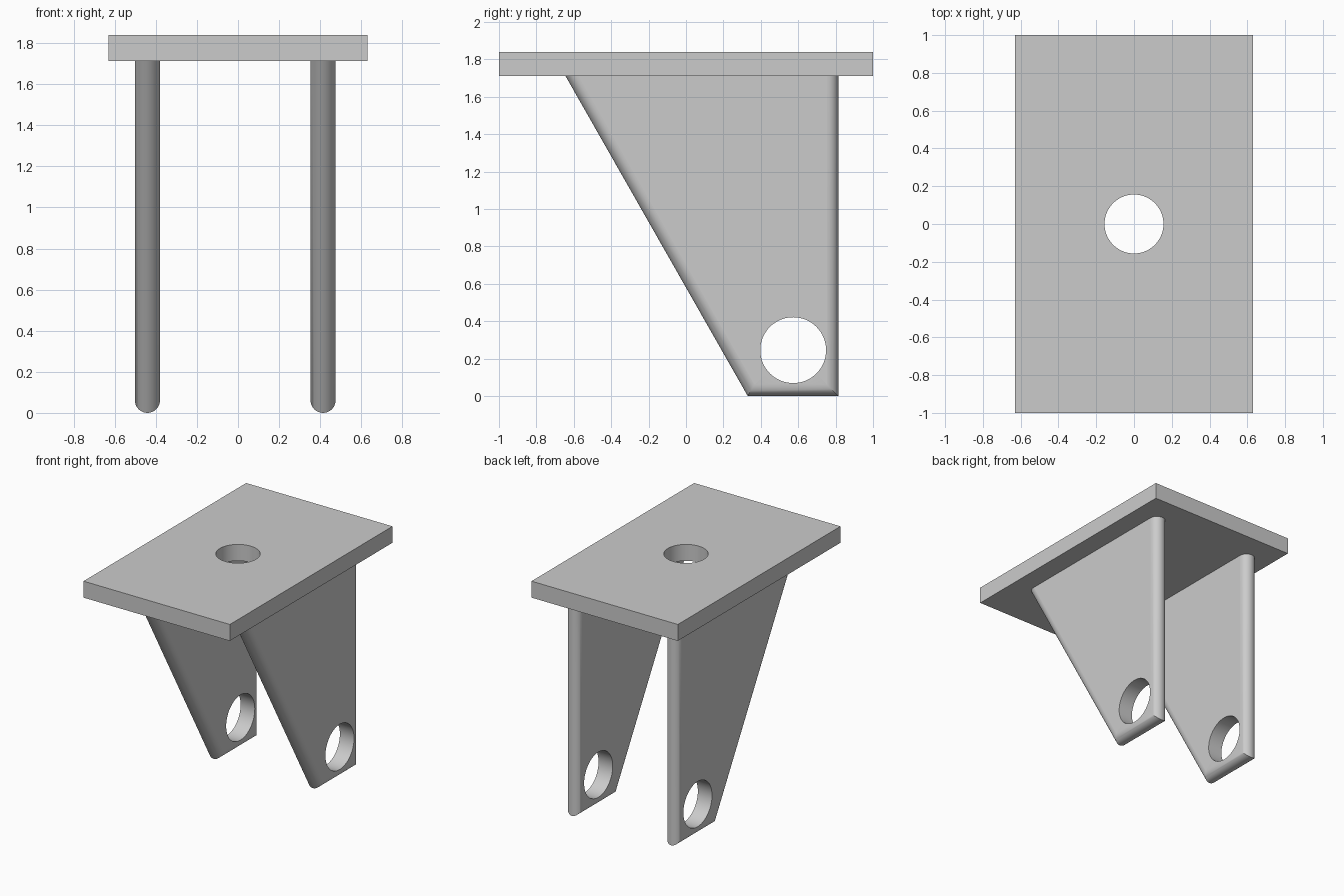
import bpy, bmesh, math
from mathutils import Matrix

cube = bpy.data.objects.get("Cube")
if cube:
    bpy.data.objects.remove(cube, do_unlink=True)

grey = bpy.data.materials.new("plain_grey")
grey.use_nodes = True
colour = (0.6, 0.6, 0.6, 1)
grey.diffuse_color = colour
grey.node_tree.nodes["Principled BSDF"].inputs["Base Color"].default_value = colour

HEIGHT, UNDERSIDE = 1.84, 1.712
HALF_THICK = 0.061


def add_object(name, bm):
    bmesh.ops.recalc_face_normals(bm, faces=bm.faces)
    mesh = bpy.data.meshes.new(name)
    bm.to_mesh(mesh)
    bm.free()
    mesh.materials.append(grey)
    obj = bpy.data.objects.new(name, mesh)
    bpy.context.collection.objects.link(obj)
    return obj


def drill(obj, radius, centre, axis):
    """Cut a round through-hole, then smooth only the curved faces."""
    bm = bmesh.new()
    turn = Matrix.Rotation(math.pi / 2, 4, "Y") if axis == "X" else Matrix()
    bmesh.ops.create_cone(bm, cap_ends=True, segments=64, radius1=radius,
                          radius2=radius, depth=0.4,
                          matrix=Matrix.Translation(centre) @ turn)
    cutter = add_object("hole_cutter", bm)
    cutter.hide_render = True
    cut = obj.modifiers.new("hole", "BOOLEAN")
    cut.operation, cut.solver, cut.object = "DIFFERENCE", "EXACT", cutter
    bpy.ops.object.select_all(action="DESELECT")
    obj.select_set(True)
    bpy.context.view_layer.objects.active = obj
    bpy.ops.object.modifier_apply(modifier=cut.name)
    bpy.data.objects.remove(cutter, do_unlink=True)
    bpy.ops.object.shade_smooth_by_angle(angle=math.radians(30))
    for face in obj.data.polygons:
        if max(abs(c) for c in face.normal) > 0.9999 and face.area > 0.1:
            face.use_smooth = False


# Top plate with central hole
bm = bmesh.new()
bmesh.ops.create_cube(bm, size=1)
bmesh.ops.scale(bm, vec=(1.26, 2, HEIGHT - UNDERSIDE), verts=bm.verts)
bmesh.ops.translate(bm, vec=(0, 0, (HEIGHT + UNDERSIDE) / 2), verts=bm.verts)
plate = add_object("top_plate", bm)
drill(plate, 0.156, (0, 0, HEIGHT), "Z")


def outline(inset):
    """Tapered lug outline as (y, z), inset on every side but the top."""
    front, back, top = 0.33, 0.815, UNDERSIDE + 0.004
    slope = -0.975 / UNDERSIDE
    shift = front + inset * math.hypot(1, slope)
    return [(shift + slope * inset, inset), (back - inset, inset),
            (back - inset, top), (shift + slope * top, top)]


def lug(name, x):
    """Plate-like leg whose free edges are fully rounded."""
    bm = bmesh.new()
    steps = 16
    rings = []
    for i in range(steps + 1):
        a = math.pi * (i / steps - 0.5)
        inset = HALF_THICK * (1 - math.cos(a))
        rings.append([bm.verts.new((x + HALF_THICK * math.sin(a), y, z))
                      for y, z in outline(inset)])
    for r, s in zip(rings, rings[1:]):
        for j in range(4):
            k = (j + 1) % 4
            bm.faces.new((r[j], r[k], s[k], s[j]))
    bm.faces.new(rings[0])
    bm.faces.new(rings[-1])
    obj = add_object(name, bm)
    drill(obj, 0.176, (x, 0.573, 0.245), "X")


# Two hanging lugs with pin holes
lug("left_lug", 0.414)
lug("right_lug", -0.441)
